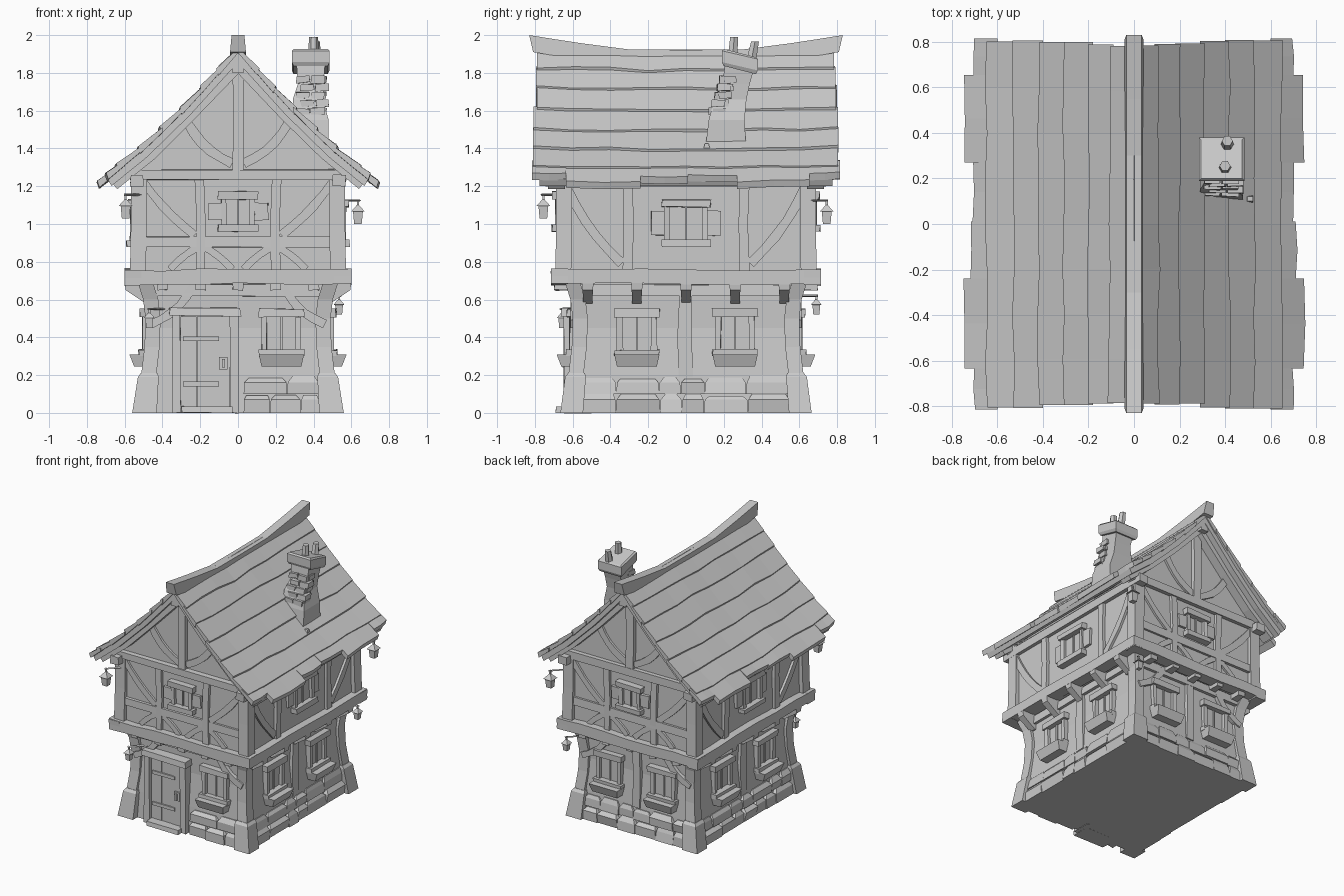
import bpy, bmesh, math, random
from mathutils import Vector

if "Cube" in bpy.data.objects:
    bpy.data.objects.remove(bpy.data.objects["Cube"])
random.seed(4)
J = random.uniform


def skin(name, rings):
    """Closed tube through matching rings of points, capped at both ends."""
    bm = bmesh.new()
    rv = [[bm.verts.new(p) for p in r] for r in rings]
    n = len(rings[0])
    for a, b in zip(rv, rv[1:]):
        for i in range(n):
            bm.faces.new((a[i], a[(i + 1) % n], b[(i + 1) % n], b[i]))
    bm.faces.new(rv[0])
    bm.faces.new(rv[-1][::-1])
    bmesh.ops.recalc_face_normals(bm, faces=bm.faces)
    me = bpy.data.meshes.new(name)
    bm.to_mesh(me)
    bm.free()
    ob = bpy.data.objects.new(name, me)
    bpy.context.collection.objects.link(ob)
    return ob


def F(face, u, d, z):
    """Point on a facade: u along it (seen from outside), d outward from the centre."""
    x, y = {'front': (u, -d), 'back': (-u, d), 'right': (d, u), 'left': (-d, -u), 'top': (u, d)}[face]
    return (x, y, z)


def loft(name, rings, face='top'):
    """Rings are (centre u, centre d, half u, half d, z)."""
    return skin(name, [[F(face, cu + a * hu, cd + b * hd, z) for a, b in ((-1, -1), (1, -1), (1, 1), (-1, 1))]
                       for cu, cd, hu, hd, z in rings])


def block(name, face, u0, u1, d0, d1, z0, z1, j=0.0):
    def q(z):
        return [F(face, u + J(-j, j), d + J(-j, j), z + J(-j, j))
                for u, d in ((u0, d0), (u1, d0), (u1, d1), (u0, d1))]
    return skin(name, [q(z0), q(z1)])


def beam(name, face, pts, w, d0, d1):
    """Timber following a path of (u, z) points on a facade."""
    rings = []
    for i, p in enumerate(pts):
        t = (Vector(pts[min(i + 1, len(pts) - 1)]) - Vector(pts[max(i - 1, 0)])).normalized()
        h = w / 2 * J(0.88, 1.1)
        a, b = (p[0] - t.y * h, p[1] + t.x * h), (p[0] + t.y * h, p[1] - t.x * h)
        rings.append([F(face, a[0], d0, a[1]), F(face, b[0], d0, b[1]),
                      F(face, b[0], d1, b[1]), F(face, a[0], d1, a[1])])
    return skin(name, rings)


def bow(p, q, b, n=5):
    p, q = Vector(p), Vector(q)
    t = q - p
    s = Vector((-t.y, t.x)).normalized()
    return [tuple(p + t * i / n + s * b * math.sin(math.pi * i / n)) for i in range(n + 1)]


def window(face, u, z0, z1, w, d, box=False, shutters=False):
    block('window_pane', face, u - w, u + w, d - .05, d + .006, z0, z1)
    for s in (-1, 1):
        block('window_jamb', face, u + s * w - .015, u + s * w + .015, d - .05, d + .03, z0, z1, .004)
        if shutters:
            block('shutter', face, u + s * (w + .045) - .04, u + s * (w + .045) + .04, d - .02, d + .022,
                  z0 + .03, z1 - .02, .004)
    block('window_bar', face, u - .006, u + .006, d - .02, d + .015, z0, z1)
    block('window_lintel', face, u - w - .03, u + w + .03, d - .05, d + .045, z1, z1 + .04, .005)
    block('window_sill', face, u - w - .03, u + w + .03, d - .05, d + .05, z0 - .03, z0 + .005, .004)
    if box:
        loft('flower_box', [(u, d + .025, w + .015, .05, z0 - .085), (u, d + .035, w + .03, .065, z0 - .02)], face)


# Lower storey walls, upper storey with gables
loft('lower_wall', [(0, 0, h, h + .11, z) for z, h in ((0, .5), (.2, .49), (.45, .47), (.7, .48))])
GABLE = [(-.54, .69), (.54, .69), (.54, 1.29), (.25, 1.57), (0, 1.84), (-.25, 1.57), (-.54, 1.29)]
skin('upper_wall', [[(x, y, z) for x, z in GABLE] for y in (-.66, .66)])

# Corner stones and corner posts
for sx in (-1, 1):
    for sy in (-1, 1):
        loft('corner_stone', [(sx * .495, sy * .605, .065, .06, 0), (sx * .475, sy * .585, .055, .055, .19),
                              (sx * .47, sy * .58, .045, .045, .21)])
        loft('lower_corner_post', [(sx * x, sy * (x + .11), .04, .04, z) for x, z in
                                   ((.475, .18), (.455, .35), (.45, .5), (.462, .6), (.49, .69))])
        loft('upper_corner_post', [(sx * x, sy * (x + .12), .042, .042, z) for x, z in
                                   ((.53, .74), (.525, 1.0), (.525, 1.28))])

# Rubble stone footing in two staggered courses
for face, half, start, d in (('front', .43, .03, .6), ('back', .43, -.43, .6),
                             ('left', .55, -.55, .49), ('right', .55, -.55, .49)):
    for z0, z1, out in ((0, .1, .04), (.1, .19, .025)):
        u = start
        while u < half - .02:
            e = min(half, u + J(.11, .24))
            e = half if half - e < .07 else e
            loft('footing_stone', [((u + e) / 2, d - .04, (e - u) / 2, .04 + out + J(-.008, .008), z0),
                                   ((u + e) / 2, d - .04, (e - u) / 2 - .003, .04 + out + J(-.01, .01), z1 - .03),
                                   ((u + e) / 2, d - .045, (e - u) / 2 - J(.01, .03), .035 + out * .7, z1 + J(-.01, .008))], face)
            u = e

# Belt beams, joist ends and brackets between the storeys
for face, half, d in (('front', .6, .715), ('back', .6, .715), ('left', .715, .6), ('right', .715, .6)):
    beam('belt_beam', face, [(-half + i * half / 3, .72 + J(-.006, .006)) for i in range(7)], .08, d - .09, d)
    long = half > .65
    low = .47 if long else .58
    for u in (-.52, -.26, 0, .26, .52) if long else (-.4, -.2, 0, .2, .4):
        if long:
            loft('bracket', [(u, low - .01, .025, .03, .58), (u, low + .015, .025, .05, .61),
                             (u, low + .045, .028, .08, .65), (u, low + .045, .03, .085, .69)], face)
        else:
            block('joist_end', face, u - .028, u + .028, low, d - .02, .65, .69, .004)
    block('lower_top_plate', face, -half + .15, half - .15, low - .02, low + .03, .62, .68, .004)

# Gable end timbers
for face in ('front', 'back'):
    block('tie_beam', face, -.57, .57, .62, .695, 1.235, 1.29, .005)
    block('mid_rail', face, -.5, .5, .62, .68, .88, .935, .004)
    beam('king_post', face, [(0, 1.28), (.004, 1.55), (0, 1.85)], .062, .62, .69)
    for s in (-1, 1):
        beam('rafter', face, [(0, 1.84), (s * .25, 1.575), (s * .46, 1.37), (s * .66, 1.21)], .06, .64, .73)
        beam('gable_brace', face, bow((s * .03, 1.32), (s * .27, 1.54), -s * .03), .05, .62, .677)
        beam('upper_post', face, [(s * .2, .75), (s * .195, 1.0), (s * .205, 1.24)], .05, .62, .682)
        beam('upper_brace', face, bow((s * .5, 1.22), (s * .23, .94), s * .015), .045, .62, .676)
        beam('low_brace_outer', face, bow((s * .21, .88), (s * .36, .76), s * .008), .04, .62, .676)
        beam('low_brace_inner', face, bow((s * .18, .88), (s * .03, .76), -s * .008), .04, .62, .676)
        beam('knee_brace', face, bow((s * .46, .47), (s * .24, .67), s * .03), .045, .55, .612)
    window(face, 0, .99, 1.13, .075, .66, shutters=True)

# Long side timbers and windows
for face in ('left', 'right'):
    block('wall_plate', face, -.74, .74, .5, .57, 1.2, 1.26, .004)
    for s in (-1, 1):
        beam('side_post', face, [(s * .31, .75), (s * .303, 1.0), (s * .31, 1.24)], .055, .5, .563)
        beam('side_brace', face, bow((s * .63, 1.19), (s * .34, .79), s * .025), .05, .5, .558)
        window(face, s * .26, .33, .51, .09, .475, box=True)
    beam('lower_mid_post', face, [(0, .19), (-.008, .4), (0, .66)], .07, .43, .495)
    window(face, 0, .91, 1.09, .1, .54, shutters=True)

# Ground floor windows on the ends
window('front', .23, .33, .51, .09, .585, box=True)
for s in (-1, 1):
    window('back', s * .23, .33, .51, .09, .585, box=True)
beam('back_mid_post', 'back', [(0, .19), (.006, .4), (0, .66)], .06, .54, .61)

# Door with planks, frame, latch and step
for i in range(3):
    block('door_plank', 'front', -.305 + i * .088, -.219 + i * .088, .5, .617 + J(0, .006), .03, .51)
for z in (.14, .38):
    block('door_strap', 'front', -.29, -.1, .6, .629, z, z + .025)
block('door_latch', 'front', -.1, -.055, .6, .635, .23, .295)
block('door_handle', 'front', -.085, -.07, .62, .655, .24, .285)
for u in (-.325, -.02):
    block('door_post', 'front', u - .022, u + .022, .5, .645, 0, .52, .004)
block('door_lintel', 'front', -.365, .015, .5, .66, .51, .56, .006)
block('door_step', 'front', -.3, -.03, .55, .69, 0, .035, .004)

# Roof: sagging deck with overlapping plank rows
PROFILE = [(0, 1.92), (.25, 1.645), (.48, 1.42), (.77, 1.185)]


def roof_z(x):
    for (a, za), (b, zb) in zip(PROFILE, PROFILE[1:]):
        if x <= b:
            return za + (zb - za) * (x - a) / (b - a)


def plank(name, s, x0, x1, y0, y1, n, lift):
    rings = []
    for i in range(n + 1):
        y = y0 + (y1 - y0) * i / n
        e = x1 + J(-.006, .006)
        k = .012 * (abs(y) / .8) ** 2 + J(-.003, .003)
        rings.append([(s * x, y, z + k) for x, z in ((x0, roof_z(x0) - .025), (x0, roof_z(x0) + .002),
                                                     (e, roof_z(e) + lift), (e - .012, roof_z(e) - .018))])
    return skin(name, rings)


ROWS = [0, .11, .2, .31, .42, .53, .65]
EAVE = [(-.815, .70), (-.635, .75), (-.24, .715), (.01, .705), (.27, .745), (.655, .70), (.815, None)]
for s in (-1, 1):
    skin('roof_deck', [[(s * x, y, roof_z(x) - .012) for x in (0, .25, .48, .69)] +
                       [(s * x, y, roof_z(x) - .065) for x in (.67, .48, .25, 0)] for y in (-.775, .775)])
    for a, b in zip(ROWS, ROWS[1:]):
        yl = .785 + .035 * b
        plank('roof_plank', s, max(a - .02, 0), b, -yl + J(-.008, .008), yl + J(-.008, .008), 8, .02)
    for (y0, x1), (y1, _) in zip(EAVE, EAVE[1:]):
        plank('eave_plank', s, .6, x1, y0, y1, 2, .014 + J(0, .006))

# Ridge cap with upswept ends, ridge beam below
ridge = []
for y in (-.83, -.7, -.55, -.3, 0, .3, .55, .7, .83):
    t = 1.922 + .078 * max(0, (abs(y) - .28) / .55) ** 1.15
    ridge.append([(-.042, y * .975, t - .09), (.042, y * .975, t - .09), (.034, y, t), (-.034, y, t)])
skin('ridge_cap', ridge)
block('ridge_beam', 'top', -.03, .03, -.77, .77, 1.8, 1.86)

# Leaning chimney with loose bricks, tilted cap and two pots
shaft = [(.375, .21, .105, .11, 1.38), (.385, .215, .095, .095, 1.55), (.37, .235, .08, .085, 1.66),
         (.385, .265, .068, .072, 1.74), (.385, .285, .075, .08, 1.84)]
loft('chimney_shaft', shaft)
for i in range(5):
    z, y = 1.58 + i * .042, .135 + i * .014
    for k in range(2):
        x = .31 + k * .078 + (i % 2) * .022
        block('chimney_brick', 'top', x, x + .07, y - .012, y + .06, z, z + .034, .005)
    block('chimney_side_brick', 'top', .43, .468, y + .01, y + .075, z, z + .034, .004)
skin('chimney_cap', [[(.385 + a * w, .285 + b * w * .95, z - b * .022) for a, b in ((-1, -1), (1, -1), (1, 1), (-1, 1))]
                     for z, w in ((1.815, .09), (1.835, .1), (1.895, .1), (1.905, .09))])
for px, py, top, lean in ((.4, .245, 1.99, .01), (.41, .345, 1.965, .02)):
    skin('chimney_pot', [[(px + r * math.cos(a * math.pi / 3), py + o + r * math.sin(a * math.pi / 3), z)
                          for a in range(6)] for z, r, o in ((1.86, .03, 0), (top, .024, lean))])
loft('loose_chip', [(.5, .11, .025, .02, 1.39), (.51, .11, .012, .01, 1.425)])

# Hanging lanterns on the front left and back right corners
for x, y, z, wall in ((-.595, -.755, 1.03, .05), (.635, .745, 1.0, .09), (-.47, -.655, .45, .04), (.535, .69, .52, .07)):
    k = 1.0 if z > .8 else .8
    loft('lantern', [(x, y, .02 * k, .02 * k, z), (x, y, .026 * k, .026 * k, z + .065 * k),
                     (x, y, .036 * k, .036 * k, z + .066 * k), (x, y, .006, .006, z + .1 * k),
                     (x, y, .005, .005, z + .13 * k)])
    sx, sy = (1 if x > 0 else -1), (1 if y > 0 else -1)
    t = z + .125 * k
    skin('lantern_bracket', [[(x - sx * o, y - sy * o, t - .006), (x - sx * o + .008, y - sy * o - .008, t),
                              (x - sx * o, y - sy * o, t + .006)] for o in (-.008, wall + .04)])
